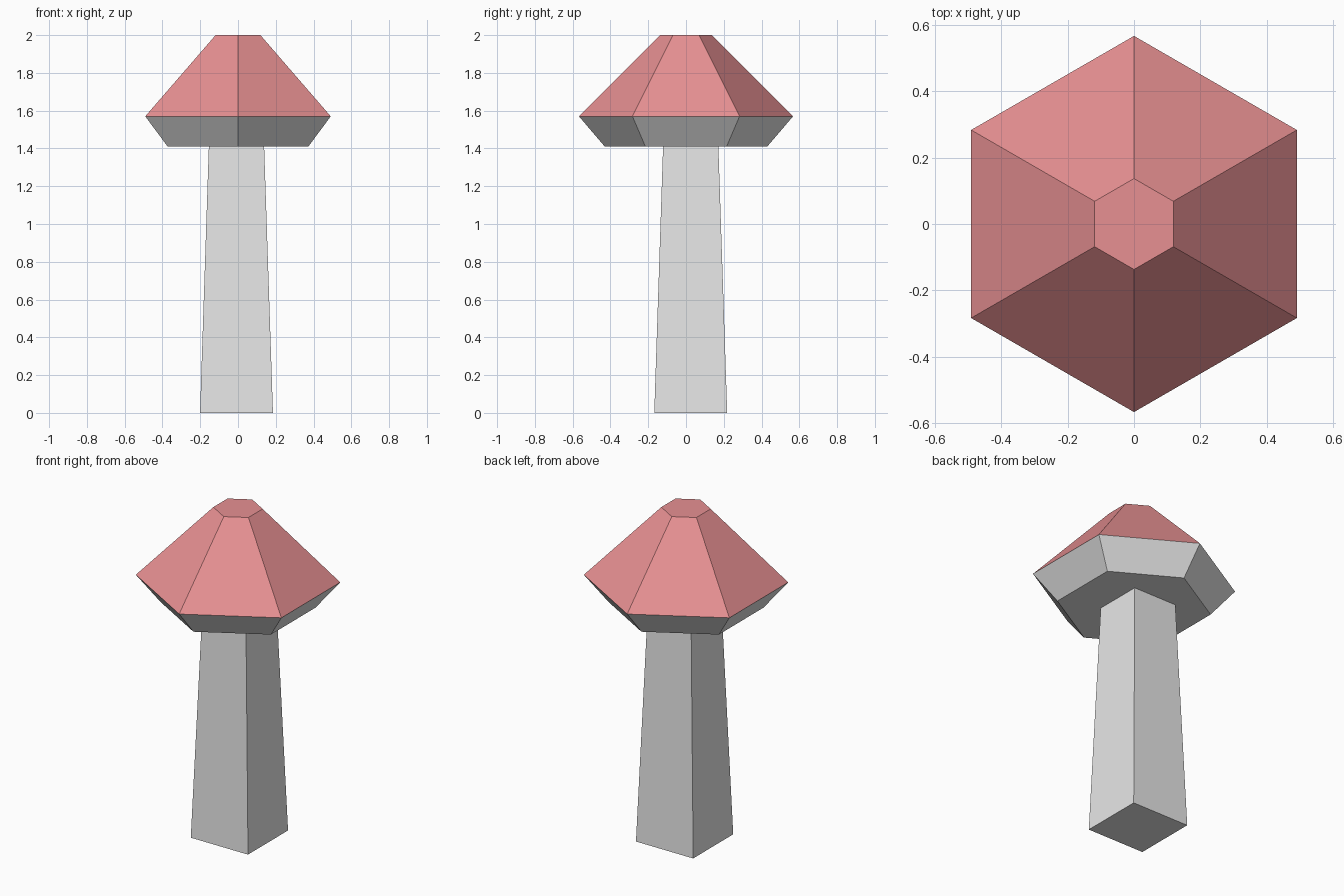
import bpy, bmesh
from math import sin, cos, pi, sqrt

default = bpy.data.objects.get("Cube")
if default:
    bpy.data.objects.remove(default)


def material(name, rgb):
    mat = bpy.data.materials.new(name)
    mat.use_nodes = True
    colour = (*rgb, 1)
    mat.diffuse_color = colour
    mat.node_tree.nodes["Principled BSDF"].inputs["Base Color"].default_value = colour
    return mat


def loft(name, sides, turn, rings, centre, mats):
    """Closed flat-faced solid through (radius, height) rings."""
    bm = bmesh.new()
    loops = []
    for radius, z in rings:
        angles = [turn + 2 * pi * i / sides for i in range(sides)]
        loops.append([bm.verts.new((radius * cos(a), radius * sin(a), z)) for a in angles])
    for low, high in zip(loops, loops[1:]):
        for i in range(sides):
            j = (i + 1) % sides
            bm.faces.new((low[i], low[j], high[j], high[i]))
    bm.faces.new(loops[0][::-1])
    bm.faces.new(loops[-1])
    bmesh.ops.recalc_face_normals(bm, faces=bm.faces)
    # Upward faces take the last material, the rest take the first
    for face in bm.faces:
        face.material_index = len(mats) - 1 if face.normal.z > 0.1 else 0
    mesh = bpy.data.meshes.new(name)
    bm.to_mesh(mesh)
    bm.free()
    for mat in mats:
        mesh.materials.append(mat)
    obj = bpy.data.objects.new(name, mesh)
    obj.location = (*centre, 0)
    bpy.context.scene.collection.objects.link(obj)
    return obj


grey = material("pale grey", (0.8, 0.8, 0.8))
red = material("soft red", (0.8, 0.28, 0.29))

# Square tapering stem, slightly off centre
loft("stem", 4, pi / 4, [(0.193 * sqrt(2), 0), (0.146 * sqrt(2), 1.42)],
     (-0.008, 0.025), [grey])

# Six-sided cap: grey underside, red top
loft("mushroom_cap", 6, pi / 2, [(0.43, 1.41), (0.567, 1.57), (0.137, 2.0)],
     (0, 0), [grey, red])
